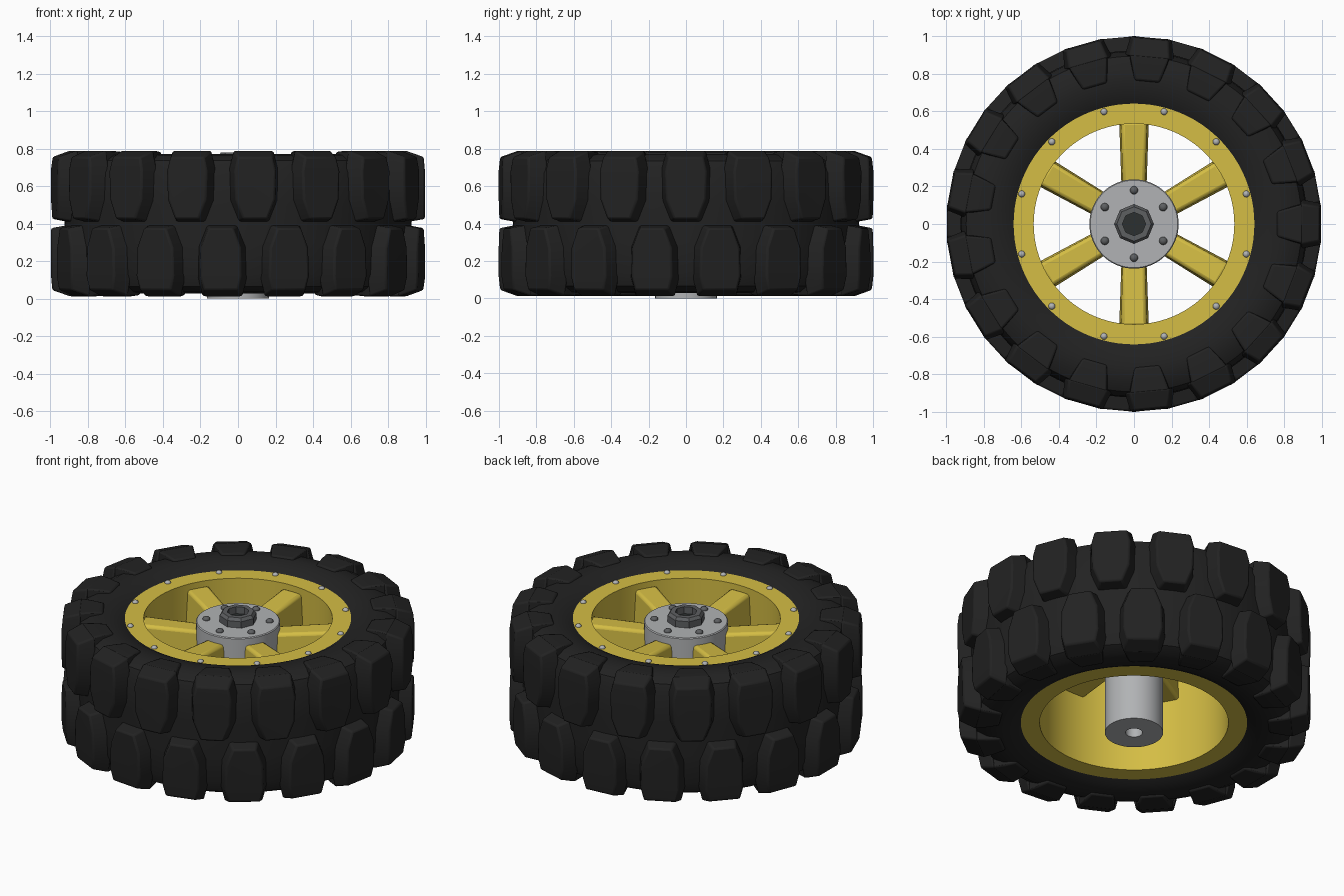
import bpy, bmesh, math
from mathutils import Matrix, Vector

if "Cube" in bpy.data.objects:
    bpy.data.objects.remove(bpy.data.objects["Cube"])

MID = 0.40          # mid plane of tyre and rim
LUGS = 17


def material(name, rgb):
    m = bpy.data.materials.new(name)
    m.diffuse_color = (*rgb, 1)
    m.use_nodes = True
    m.node_tree.nodes["Principled BSDF"].inputs["Base Color"].default_value = m.diffuse_color
    return m


RUBBER = material("black_rubber", (0.016, 0.016, 0.016))
YELLOW = material("yellow_paint", (0.66, 0.51, 0.058))
STEEL = material("light_steel", (0.44, 0.45, 0.46))
DARK = material("dark_steel", (0.11, 0.115, 0.12))
BORE = material("bore_black", (0.025, 0.03, 0.03))


def finish(bm, name, mat, angle=30, bevel=0):
    bmesh.ops.recalc_face_normals(bm, faces=bm.faces[:])
    me = bpy.data.meshes.new(name)
    bm.to_mesh(me)
    bm.free()
    ob = bpy.data.objects.new(name, me)
    bpy.context.collection.objects.link(ob)
    me.materials.append(mat)
    bpy.ops.object.select_all(action='DESELECT')
    ob.select_set(True)
    bpy.context.view_layer.objects.active = ob
    bpy.ops.object.shade_smooth_by_angle(angle=math.radians(angle))
    if bevel:
        mod = ob.modifiers.new("bevel", 'BEVEL')
        mod.width = bevel
        mod.segments = 2
        mod.limit_method = 'ANGLE'
        mod.angle_limit = math.radians(20)
    return ob


def revolve(name, profile, mat, segs=96, angle=30):
    """Spin a closed (radius, z) profile about the z axis."""
    bm = bmesh.new()
    rings = []
    for i in range(segs):
        a = math.tau * i / segs
        rings.append([bm.verts.new((r * math.cos(a), r * math.sin(a), z)) for r, z in profile])
    n = len(profile)
    for i in range(segs):
        p, q = rings[i], rings[(i + 1) % segs]
        for j in range(n):
            k = (j + 1) % n
            if profile[j][0] or profile[k][0]:
                bm.faces.new((p[j], q[j], q[k], p[k]))
    bmesh.ops.remove_doubles(bm, verts=bm.verts[:], dist=1e-5)
    return finish(bm, name, mat, angle)


def hull(bm, points, matrix):
    """Convex block through points mirrored in y; points are (radius, half width, z)."""
    vs = [bm.verts.new(matrix @ Vector((r, s * w, z))) for r, w, z in points for s in (-1, 1)]
    res = bmesh.ops.convex_hull(bm, input=vs)
    edges = [g for g in res['geom'] if isinstance(g, bmesh.types.BMEdge)]
    bmesh.ops.dissolve_limit(bm, angle_limit=math.radians(2), verts=vs, edges=edges)


def studs(name, count, start, radius, size, z, mat):
    """Ring of domed bolt heads."""
    bm = bmesh.new()
    for i in range(count):
        a = math.radians(start) + math.tau * i / count
        m = Matrix.Translation((radius * math.cos(a), radius * math.sin(a), z)) @ Matrix.Diagonal((1, 1, 0.8, 1))
        bmesh.ops.create_uvsphere(bm, u_segments=12, v_segments=8, radius=size, matrix=m)
    return finish(bm, name, mat, 60)


# Tyre carcass, symmetric about the mid plane
half = [(0.635, 0.30), (0.642, 0.335), (0.68, 0.355), (0.76, 0.372),
        (0.84, 0.365), (0.895, 0.335), (0.92, 0.27), (0.925, 0.10)]
revolve("tyre_body", [(r, MID + h) for r, h in half] + [(r, MID - h) for r, h in reversed(half)], RUBBER)

# Tread lugs: (radius, half width, height above mid plane)
tread = [(0.997, 0.065, 0.025), (0.997, 0.105, 0.13), (0.997, 0.11, 0.28), (0.99, 0.092, 0.355),
         (0.89, 0.085, 0.005), (0.89, 0.13, 0.12), (0.89, 0.132, 0.29), (0.89, 0.108, 0.39)]
shoulder = [(0.765, 0.065, 0.382), (0.84, 0.088, 0.388), (0.90, 0.105, 0.388),
            (0.75, 0.075, 0.30), (0.92, 0.115, 0.30)]
for name, sign, offset in (("upper_tread_lugs", 1, 0), ("lower_tread_lugs", -1, 0.5)):
    bm = bmesh.new()
    for i in range(LUGS):
        m = (Matrix.Translation((0, 0, MID)) @ Matrix.Rotation(math.tau * (i + offset) / LUGS, 4, 'Z')
             @ Matrix.Diagonal((1, 1, sign, 1)))
        hull(bm, tread, m)
        hull(bm, shoulder, m)
    finish(bm, name, RUBBER, 30, 0.01)

# Rim barrel with flat flanges, and its rivets
revolve("rim", [(0.535, 0.065), (0.645, 0.065), (0.645, 0.735), (0.535, 0.735)], YELLOW)
studs("rim_rivets", 12, 15, 0.62, 0.018, 0.735, STEEL)

# Six tapered spokes
bm = bmesh.new()
for i in range(6):
    m = Matrix.Rotation(math.radians(30 + 60 * i), 4, 'Z')
    hull(bm, [(0.15, 0.058, 0.665), (0.15, 0.066, 0.52), (0.545, 0.068, 0.70), (0.545, 0.08, 0.49)], m)
finish(bm, "spokes", YELLOW, 30, 0.018)

# Hub: flange on top of a long sleeve with a blind bore below
revolve("hub", [(0, 0.60), (0.048, 0.60), (0.048, 0), (0.165, 0), (0.165, 0.56),
                (0.238, 0.56), (0.238, 0.715), (0.233, 0.72), (0, 0.72)], STEEL, 64)
studs("hub_bolts", 6, 30, 0.18, 0.022, 0.722, DARK)

# Eight-sided centre nut with a dark socket
revolve("centre_nut", [(0.062, 0.71), (0.106, 0.71), (0.106, 0.76), (0.092, 0.778), (0.062, 0.778)], DARK, 8, 10)
revolve("nut_socket", [(0, 0.715), (0.063, 0.715), (0.063, 0.735), (0, 0.735)], BORE, 8, 10)
